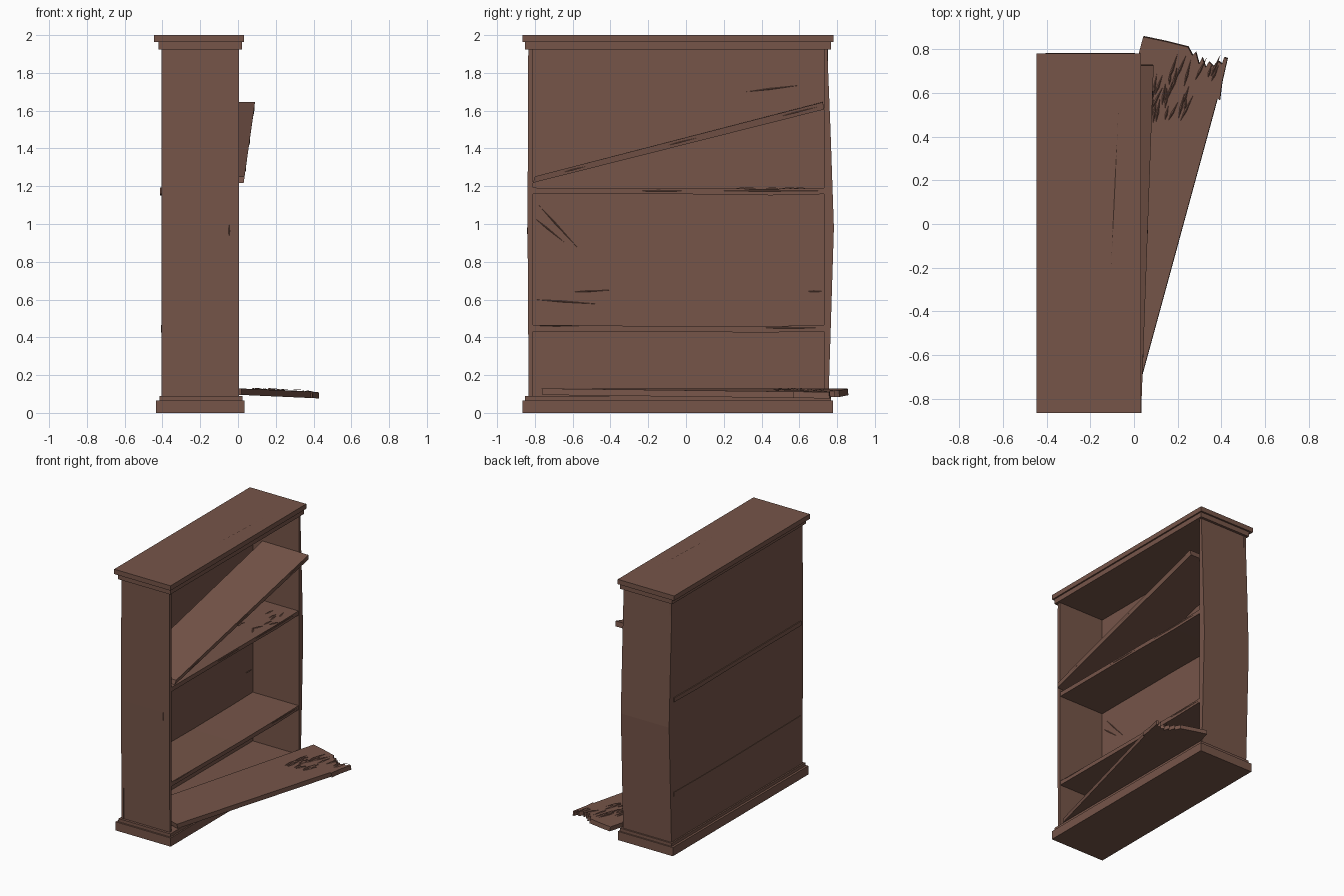
import bpy, bmesh, math, random
from mathutils import Vector

random.seed(4)
wood = bpy.data.materials.new("worn_wood")
wood.diffuse_color = (0.18, 0.09, 0.066, 1)


def finish(name, bm):
    bmesh.ops.recalc_face_normals(bm, faces=bm.faces)
    mesh = bpy.data.meshes.new(name)
    bm.to_mesh(mesh)
    bm.free()
    mesh.materials.append(wood)
    ob = bpy.data.objects.new(name, mesh)
    bpy.context.collection.objects.link(ob)
    return ob


def loft(name, start, end):
    """Solid between two matching outlines."""
    bm = bmesh.new()
    a = [bm.verts.new(p) for p in start]
    b = [bm.verts.new(p) for p in end]
    bm.faces.new(a)
    bm.faces.new(b[::-1])
    n = len(a)
    for i in range(n):
        j = (i + 1) % n
        bm.faces.new((a[i], b[i], b[j], a[j]))
    return finish(name, bm)


def box(name, x, y, z):
    def ring(h):
        return [(x[0], y[0], h), (x[1], y[0], h), (x[1], y[1], h), (x[0], y[1], h)]
    return loft(name, ring(z[0]), ring(z[1]))


def side_profile(name, x, pts):
    """Profile in the y-z plane run along x."""
    return loft(name, [(x[0], *p) for p in pts], [(x[1], *p) for p in pts])


def add_splinter(bm, p, q, width, up, height):
    """Thin raised sliver of wood from p to q."""
    p, q, up = Vector(p), Vector(q), Vector(up)
    mid = p.lerp(q, 0.4)
    s = (q - p).cross(up).normalized() * width
    v = [bm.verts.new(c) for c in (p, mid + s, q, mid - s, mid + up * height)]
    for i in range(4):
        bm.faces.new((v[i], v[(i + 1) % 4], v[4]))
    bm.faces.new(v[3::-1])


# Plinth and cornice, each stepped
box("plinth", (-0.433, 0.034), (-0.865, 0.778), (0, 0.066))
box("plinth_moulding", (-0.416, 0.023), (-0.852, 0.767), (0.066, 0.09))
box("cornice_moulding", (-0.42, 0.022), (-0.852, 0.767), (1.925, 1.963))
box("cornice", (-0.445, 0.033), (-0.865, 0.78), (1.963, 2.0))

# Side panels, the right one bowed outwards
side_profile("left_panel", (-0.405, 0.005),
             [(-0.81, 0.09), (-0.81, 1.925), (-0.835, 1.925), (-0.839, 1.0), (-0.833, 0.09)])
side_profile("right_panel", (-0.405, 0.005),
             [(0.73, 0.09), (0.73, 1.925), (0.748, 1.925), (0.765, 1.5),
              (0.783, 0.98), (0.755, 0.09)])

# Back made of three boards
for i, (lo, hi) in enumerate(((0.09, 0.447), (0.449, 1.174), (1.176, 1.925))):
    box(f"back_board_{i + 1}", (-0.405, -0.385), (-0.835, 0.752), (lo, hi))

# Fixed shelves with a slight sag
for name, z, sag, back in (("lower_shelf", 0.432, -0.004, -0.408),
                           ("upper_shelf", 1.158, 0.0, -0.412)):
    side_profile(name, (back, 0.002),
                 [(-0.81, z), (0.0, z + sag), (0.45, z - 0.006), (0.73, z),
                  (0.73, z + 0.032), (0.45, z + 0.028), (0.0, z + 0.03 + sag), (-0.81, z + 0.034)])

# Loose shelf, one end slipped up and forwards
loft("loose_shelf",
     [(-0.345, -0.8, 1.252), (0.035, -0.8, 1.252), (0.03, -0.81, 1.218), (-0.345, -0.81, 1.218)],
     [(-0.3, 0.725, 1.648), (0.09, 0.725, 1.645), (0.085, 0.73, 1.606), (-0.3, 0.73, 1.608)])

# Fallen shelf with snapped, jagged end
outline = [(-0.36, -0.65), (0.02, -0.76), (0.385, 0.58), (0.395, 0.57), (0.405, 0.65),
           (0.414, 0.69), (0.43, 0.76), (0.415, 0.765), (0.405, 0.735), (0.385, 0.75),
           (0.365, 0.725), (0.345, 0.745), (0.33, 0.72), (0.315, 0.765), (0.3, 0.735),
           (0.285, 0.79), (0.27, 0.775), (0.25, 0.813), (0.15, 0.838), (0.045, 0.86)]


def plank_z(x):
    return 0.096 - 0.045 * max(x, 0)


loft("fallen_shelf", [(x, y, plank_z(x)) for x, y in outline],
     [(x - 0.003, y - 0.004, plank_z(x) + 0.034) for x, y in outline])

# Splinters around the snapped end
bm = bmesh.new()
along = Vector((0.26, 0.966, 0))
for i in range(26):
    x = random.uniform(0.07, 0.37)
    y = random.uniform(0.45, 0.68) if x < 0.3 else random.uniform(0.6, 0.68)
    p = Vector((x, y, plank_z(x) + 0.033))
    d = along.copy()
    d.x += random.uniform(-0.2, 0.25)
    q = p + d * random.uniform(0.06, 0.13)
    q.z = plank_z(q.x) + random.uniform(0.033, 0.042)
    add_splinter(bm, p, q, 0.006, (0, 0, 1), 0.006)
finish("shelf_splinters", bm)

# Scratches on top, inner back, shelf edges and sides
bm = bmesh.new()
X, Y, Z = (1, 0, 0), (0, 1, 0), (0, 0, 1)
add_splinter(bm, (-0.105, -0.2, 2.0), (-0.07, 0.55, 2.0), 0.003, Z, 0.001)
for p, q in (((-0.8, 1.03), (-0.64, 0.9)), ((-0.78, 1.1), (-0.57, 0.87)),
             ((-0.6, 0.64), (-0.4, 0.65)), ((-0.8, 0.6), (-0.45, 0.575)),
             ((0.32, 1.7), (0.61, 1.735)), ((0.64, 0.643), (0.73, 0.643))):
    add_splinter(bm, (-0.385, *p), (-0.385, *q), 0.004, X, 0.003)
for y, z, length in ((-0.26, 1.175, 0.28), (0.2, 1.176, 0.5), (-0.79, 0.462, 0.25), (0.4, 0.45, 0.32)):
    add_splinter(bm, (0.002, y, z), (0.002, y + length, z), 0.004, X, 0.003)
for y, length in ((-0.65, 0.12), (-0.1, 0.16), (0.5, 0.2)):
    z = 1.235 + (y + 0.8) * 0.257
    x = 0.033 + (y + 0.8) * 0.036
    add_splinter(bm, (x, y, z), (x + length * 0.036, y + length, z + length * 0.257), 0.004, X, 0.003)
add_splinter(bm, (-0.047, -0.839, 0.935), (-0.047, -0.839, 1.0), 0.004, (0, -1, 0), 0.003)
for i in range(10):
    p = Vector((random.uniform(-0.25, -0.03), random.uniform(0.2, 0.6), 1.187))
    add_splinter(bm, p, p + Vector((random.uniform(-0.05, 0.05), 0.08, 0.003)), 0.007, Z, 0.005)
finish("scratches", bm)
